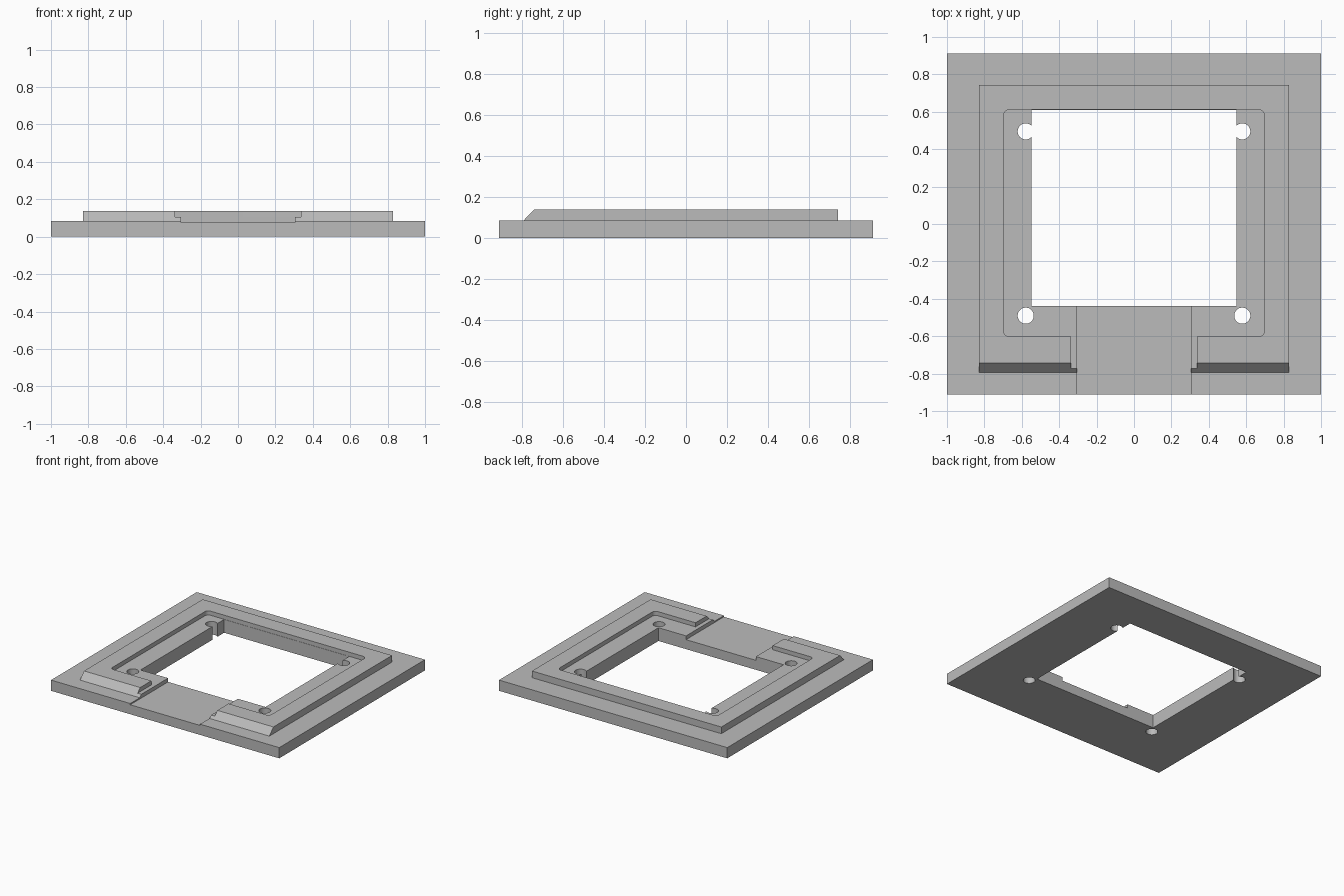
import bpy, bmesh, math
from mathutils import Vector

if "Cube" in bpy.data.objects:
    bpy.data.objects.remove(bpy.data.objects["Cube"])

gray = bpy.data.materials.new("mid_gray")
gray.diffuse_color = (0.5, 0.5, 0.5, 1)
gray.use_nodes = True
gray.node_tree.nodes["Principled BSDF"].inputs["Base Color"].default_value = gray.diffuse_color


def extrude_outline(name, points, direction):
    """Closed solid made by sweeping a planar outline along a vector."""
    bm = bmesh.new()
    face = bm.faces.new([bm.verts.new(p) for p in points])
    swept = bmesh.ops.extrude_face_region(bm, geom=[face])
    verts = [g for g in swept["geom"] if isinstance(g, bmesh.types.BMVert)]
    bmesh.ops.translate(bm, verts=verts, vec=Vector(direction))
    bmesh.ops.recalc_face_normals(bm, faces=bm.faces)
    mesh = bpy.data.meshes.new(name)
    bm.to_mesh(mesh)
    bm.free()
    mesh.materials.append(gray)
    obj = bpy.data.objects.new(name, mesh)
    bpy.context.collection.objects.link(obj)
    return obj


def box(name, x, y0, y1, z0, z1):
    return extrude_outline(name, [(-x, y0, z0), (x, y0, z0), (x, y1, z0), (-x, y1, z0)],
                           (0, 0, z1 - z0))


def arc(cx, cy, z, r, start, end, n):
    return [(cx + r * math.cos(a), cy + r * math.sin(a), z)
            for a in (math.radians(start + (end - start) * i / n) for i in range(n + 1))]


def combine(target, tool, operation):
    mod = target.modifiers.new(operation, 'BOOLEAN')
    mod.operation, mod.object, mod.solver = operation, tool, 'EXACT'
    bpy.context.view_layer.objects.active = target
    bpy.ops.object.modifier_apply(modifier=mod.name)
    bpy.data.objects.remove(tool, do_unlink=True)


BASE, STEP, TOP = 0.085, 0.105, 0.138

# Base slab with a raised rim block whose front edge is sloped
plate = box("frame_plate", 1.0, -0.912, 0.912, 0, BASE)
rim = extrude_outline("raised_rim", [(-0.83, y, z) for y, z in (
    (-0.793, 0.04), (-0.793, BASE), (-0.742, TOP), (0.743, TOP), (0.743, 0.04))], (1.66, 0, 0))
combine(plate, rim, 'UNION')

# Rounded recess inside the rim
r, x, y0, y1 = 0.03, 0.697, -0.602, 0.611
outline = []
for cx, cy, a in ((x - r, y1 - r, 0), (r - x, y1 - r, 90),
                  (r - x, y0 + r, 180), (x - r, y0 + r, 270)):
    outline += arc(cx, cy, STEP, r, a, a + 90, 8)
combine(plate, extrude_outline("recess", outline, (0, 0, 0.2)), 'DIFFERENCE')

# Stepped channel through the front, then the central window
combine(plate, box("channel_upper", 0.338, -1.0, -0.55, STEP, 0.3), 'DIFFERENCE')
combine(plate, box("channel_lower", 0.306, -1.0, -0.40, 0.075, 0.3), 'DIFFERENCE')
combine(plate, box("window", 0.548, -0.438, 0.609, -0.1, 0.3), 'DIFFERENCE')

# Four screw holes
for sx in (-1, 1):
    for y in (-0.49, 0.495):
        ring = arc(sx * 0.579, y, -0.1, 0.043, 0, 360, 40)[:-1]
        combine(plate, extrude_outline("screw_hole", ring, (0, 0, 0.4)), 'DIFFERENCE')

# Smooth the round walls, keep the edges crisp
bpy.ops.object.select_all(action='DESELECT')
plate.select_set(True)
bpy.context.view_layer.objects.active = plate
bpy.ops.object.shade_smooth_by_angle(angle=math.radians(30))
